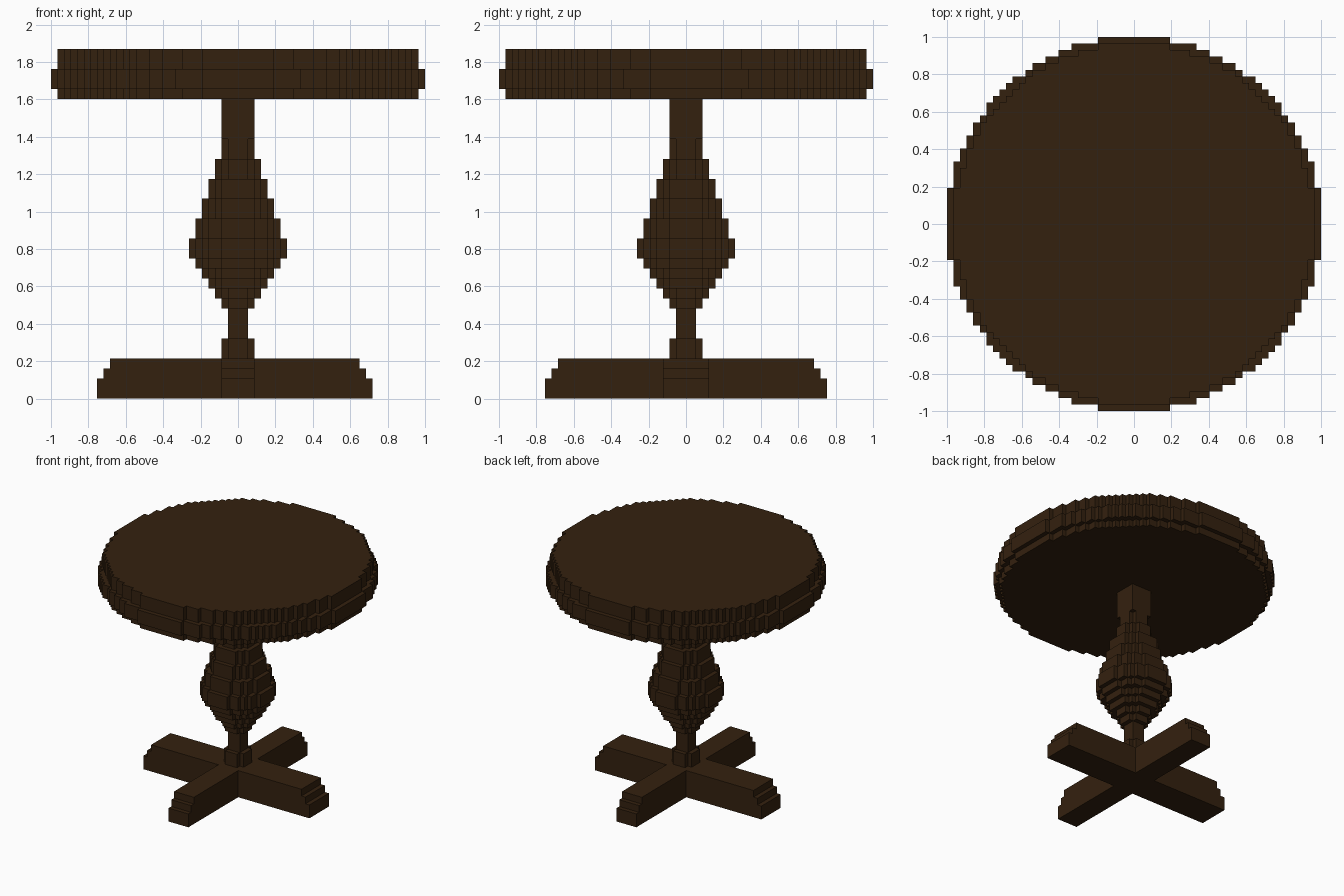
import bpy, bmesh

if "Cube" in bpy.data.objects:
    bpy.data.objects.remove(bpy.data.objects["Cube"])

# Stepped-block pedestal table: every part is a set of small grid cells
W = 2 / 57          # cell width
H = 1.87 / 35       # cell height

wood = bpy.data.materials.new("dark_brown_wood")
wood.diffuse_color = (0.034, 0.0150, 0.0046, 1)
wood.use_nodes = True
wood.node_tree.nodes["Principled BSDF"].inputs["Base Color"].default_value = wood.diffuse_color


def disc(r, z0, z1, square=False):
    """Stepped round (or square) slab, radius in cells."""
    n = int(r)
    return {(i, j, k) for i in range(-n, n + 1) for j in range(-n, n + 1)
            for k in range(z0, z1) if square or i * i + j * j <= r * r}


def block(x0, x1, y0, y1, z0, z1):
    return {(i, j, k) for i in range(x0, x1 + 1) for j in range(y0, y1 + 1)
            for k in range(z0, z1)}


# Table top with a raised middle band on the rim
top = disc(27.5, 30, 31) | disc(28.5, 31, 33) | disc(27.5, 33, 35)

# Turned column: (radius, bottom layer, top layer)
column = disc(2.5, 26, 30, square=True)
for r, z0, z1 in [(2.5, 4, 6), (1.5, 6, 9), (2.5, 9, 10), (3.5, 10, 11),
                  (4.5, 11, 12), (5.5, 12, 13), (6.5, 13, 14), (7.5, 14, 16),
                  (6.5, 16, 18), (5.5, 18, 20), (4.5, 20, 22),
                  (3.5, 22, 24), (2.5, 24, 26)]:
    column |= disc(r, z0, z1)

# Cross-shaped foot with stepped ends
foot = set()
for step, z0, z1 in [(0, 0, 2), (1, 2, 3), (2, 3, 4)]:
    foot |= block(-21 + step, 20 - step, -3, 3, z0, z1)
    foot |= block(-2, 2, -21 + step, 21 - step, z0, z1)

solid = top | column | foot


def build(name, cells):
    """Make a mesh from the exposed sides of the cells."""
    bm = bmesh.new()
    cache = {}

    def vert(p):
        if p not in cache:
            cache[p] = bm.verts.new(((p[0] - 0.5) * W, (p[1] - 0.5) * W, p[2] * H))
        return cache[p]

    for c in sorted(cells):
        for axis in range(3):
            for side in (0, 1):
                n = list(c)
                n[axis] += 1 if side else -1
                if tuple(n) in solid:
                    continue
                u, v = (axis + 1) % 3, (axis + 2) % 3
                ring = []
                for a, b in ((0, 0), (1, 0), (1, 1), (0, 1)):
                    p = list(c)
                    p[axis] += side
                    p[u] += a
                    p[v] += b
                    ring.append(vert(tuple(p)))
                bm.faces.new(ring if side else ring[::-1])
    mesh = bpy.data.meshes.new(name)
    bm.to_mesh(mesh)
    bm.free()
    mesh.materials.append(wood)
    bpy.context.collection.objects.link(bpy.data.objects.new(name, mesh))


build("table_top", top)
build("turned_column", column)
build("cross_foot", foot)
